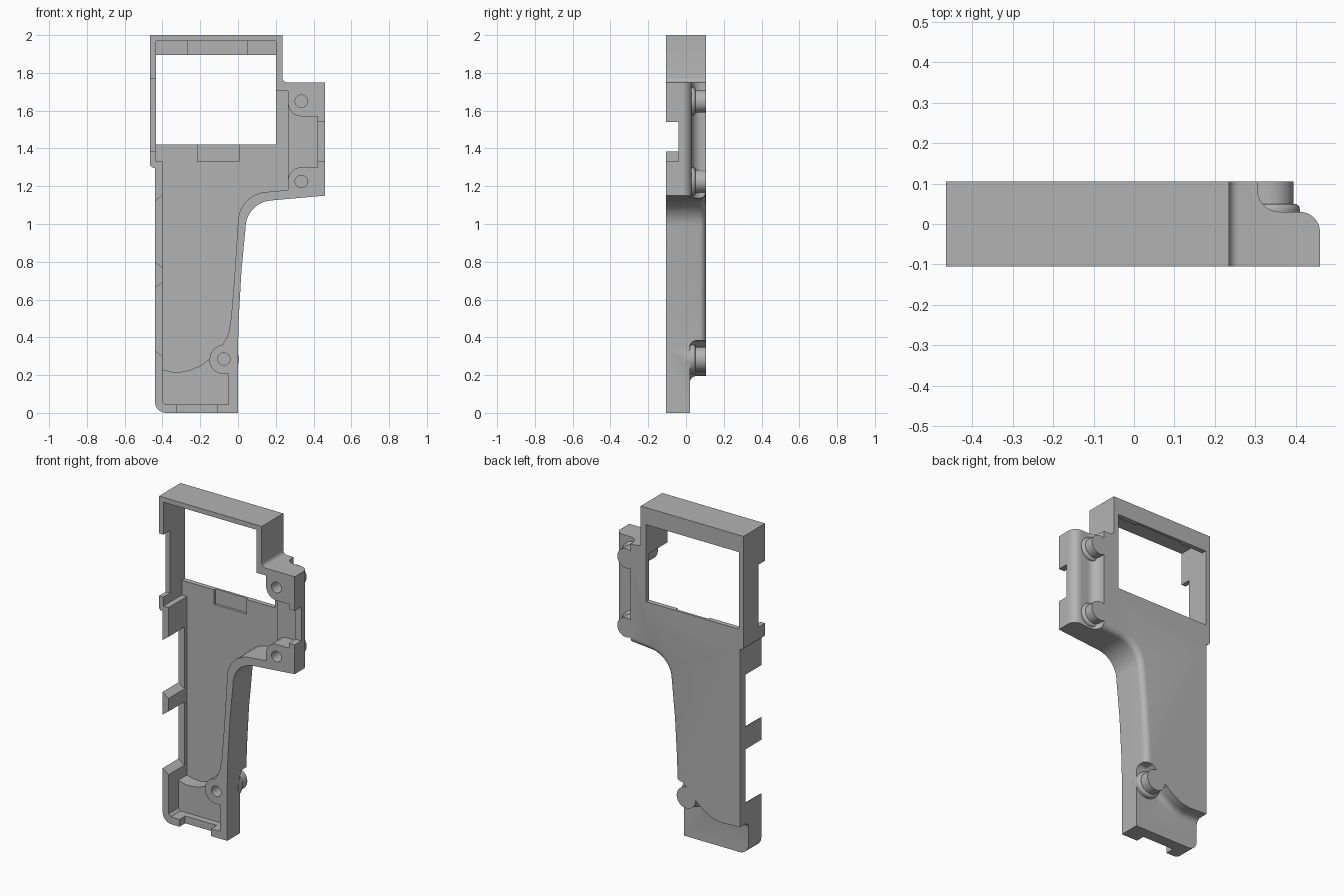
import bpy, bmesh
from math import radians, cos, sin

if "Cube" in bpy.data.objects:
    bpy.data.objects.remove(bpy.data.objects["Cube"])

BACK, FRONT = 0.105, -0.105
grey = bpy.data.materials.new("plain_grey")
grey.use_nodes = True
grey.diffuse_color = (0.45, 0.45, 0.45, 1)
grey.node_tree.nodes["Principled BSDF"].inputs["Base Color"].default_value = (0.45, 0.45, 0.45, 1)


def arc(cx, cy, r, a0, a1, n=8):
    angles = [radians(a0 + (a1 - a0) * i / n) for i in range(n + 1)]
    return [(cx + r * cos(a), cy + r * sin(a)) for a in angles]


def rect(x0, x1, z0, z1):
    return [(x0, z0), (x1, z0), (x1, z1), (x0, z1)]


def prism(name, pts, a, b, axis="y", bevel=None, width=0.0):
    """Extrude a profile; bevel picks edges by their two end points."""
    bm = bmesh.new()
    place = (lambda p, d: (p[0], d, p[1])) if axis == "y" else (lambda p, d: (p[0], p[1], d))
    lo = [bm.verts.new(place(p, a)) for p in pts]
    hi = [bm.verts.new(place(p, b)) for p in pts]
    bm.faces.new(lo)
    bm.faces.new(hi)
    for i in range(len(pts)):
        j = (i + 1) % len(pts)
        bm.faces.new((lo[i], lo[j], hi[j], hi[i]))
    bmesh.ops.recalc_face_normals(bm, faces=bm.faces)
    if bevel:
        edges = [e for e in bm.edges if all(bevel(v.co) for v in e.verts)]
        bmesh.ops.bevel(bm, geom=edges, offset=width, segments=5, profile=0.5, affect="EDGES")
    mesh = bpy.data.meshes.new(name)
    bm.to_mesh(mesh)
    bm.free()
    ob = bpy.data.objects.new(name, mesh)
    bpy.context.collection.objects.link(ob)
    mesh.materials.append(grey)
    return ob


def combine(body, other, operation="DIFFERENCE"):
    mod = body.modifiers.new("join", "BOOLEAN")
    mod.operation, mod.solver, mod.object = operation, "EXACT", other
    bpy.context.view_layer.objects.active = body
    bpy.ops.object.modifier_apply(modifier=mod.name)
    bpy.data.objects.remove(other)


def cut(pts, a, b, **kw):
    combine(shell, prism("cutter", pts, a, b, **kw))


# Outer silhouette, with the grip's back edge rounded
outline = (arc(-0.38, 0.06, 0.06, 180, 270)
           + [(0, 0), (0, 0.35), (0.004, 0.5), (0.018, 0.75)]
           + arc(0.185, 0.98, 0.145, 180, 96, 12)
           + [(0.46, 1.15), (0.46, 1.75)] + arc(0.26, 1.775, 0.025, 270, 180, 4)
           + [(0.235, 2), (-0.465, 2), (-0.465, 1.31), (-0.455, 1.3), (-0.44, 1.295)])
shell = prism("handle_shell", outline, FRONT, BACK,
              bevel=lambda v: v.y > 0.1 and v.x > -0.01 and v.z < 1.2, width=0.035)

# Lowered back of the side lug, with a hollow and a rounded outer edge
cut([(0.305, 0.2)] + arc(0.36, 0.085, 0.055, 180, 270)
    + arc(0.41, -0.02, 0.05, 90, 0) + [(0.6, -0.02), (0.6, 0.2)], 1.0, 1.9, axis="z")

# Curved step at the foot of the grip
step = [(-0.6, 0.205), (-0.4, 0.2), (-0.32, 0.195), (-0.26, 0.205), (-0.2, 0.235),
        (-0.15, 0.275), (-0.1, 0.33), (-0.05, 0.375), (0.1, 0.4)]
cut(step + [(0.1, -0.1), (-0.6, -0.1)], 0.02, 0.2,
    bevel=lambda v: v.y < 0.03 and v.z > 0, width=0.035)

# Screw bosses on the back, each with a flared base
screws = [(0.335, 1.65, 0.06), (0.335, 1.225, 0.06), (-0.075, 0.285, 0.065)]
for x, z, r in screws:
    for k, (radius, y0) in enumerate([(r, -0.02), (r + 0.015, 0.0)]):
        end = BACK if k == 0 else 0.05
        boss = prism("boss", arc(x, z, radius, 0, 348.75, 31), y0, end,
                     bevel=(lambda v: v.y > 0.04) if k else None, width=0.014)
        combine(shell, boss, "UNION")

# Main hollow of head and grip
cut([(-0.4, 0.23), (-0.35, 0.217), (-0.3, 0.217), (-0.25, 0.228), (-0.2, 0.25)]
    + arc(-0.075, 0.285, 0.075, 180, 95)
    + [(-0.05, 0.42), (-0.037, 0.5), (-0.02, 0.7)] + arc(0.16, 1.01, 0.16, 180, 95, 12)
    + [(0.265, 1.18), (0.265, 1.705), (0.2, 1.705), (0.2, 1.97),
       (-0.435, 1.97), (-0.435, 1.33), (-0.4, 1.33)], -0.2, 0.075)

# Shallower hollow in the foot
cut([(-0.4, 0.06), (-0.385, 0.045), (-0.05, 0.045)]
    + arc(-0.075, 0.285, 0.079, -72, -180) + [(-0.154, 0.3), (-0.4, 0.3)], -0.2, -0.01)

# Hollow in the side lug, curved around the screws
cut([(0.25, 1.23)] + arc(0.335, 1.23, 0.07, 180, 90) + [(0.42, 1.3), (0.42, 1.57)]
    + arc(0.335, 1.64, 0.07, 270, 180) + [(0.25, 1.64)], -0.2, 0.0)

# Window and the shallow recesses above and below it
cut(rect(-0.435, 0.2, 1.42, 1.895), -0.3, 0.3)
cut(rect(-0.215, 0.005, 1.33, 1.45), 0.0, 0.09)
cut(rect(-0.265, 0.05, 1.88, 1.97), 0.0, 0.09)

# Notches in the head wall, lug wall and bottom wall
cut(rect(-0.6, -0.42, 1.385, 1.77), -0.3, -0.04)
cut(rect(0.4, 0.6, 1.33, 1.54), -0.3, -0.04)
cut(rect(-0.325, -0.11, -0.1, 0.06), -0.3, -0.05)

# Slanted notches along the grip wall
for low, high in [(0.33, 0.66), (0.80, 1.12)]:
    cut([(-0.48, low + 0.03), (-0.39, low - 0.0375),
         (-0.39, high + 0.0375), (-0.48, high - 0.03)], -0.3, 0.05)

# Screw holes
for x, z, r in screws:
    cut(arc(x, z, 0.033, 0, 345, 23), -0.3, 0.07)

bpy.ops.object.select_all(action="DESELECT")
shell.select_set(True)
bpy.context.view_layer.objects.active = shell
bpy.ops.object.shade_smooth_by_angle(angle=radians(30))
